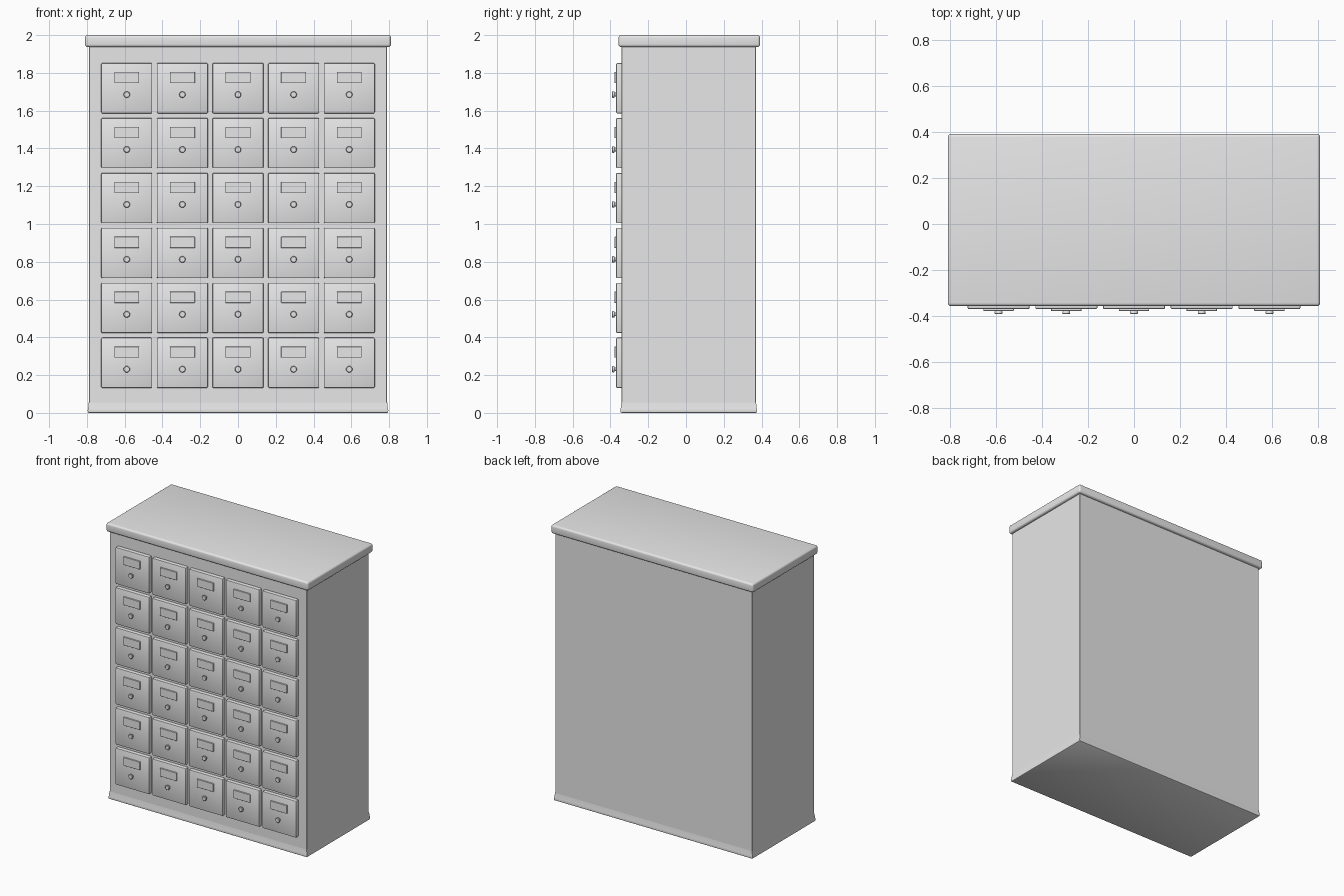
import bpy
import bmesh
import math
from mathutils import Matrix, Vector

cube = bpy.data.objects.get("Cube")
if cube:
    bpy.data.objects.remove(cube, do_unlink=True)

GREY = (0.8, 0.8, 0.8, 1.0)
paint = bpy.data.materials.new("light grey")
paint.use_nodes = True
paint.diffuse_color = GREY
paint.node_tree.nodes["Principled BSDF"].inputs["Base Color"].default_value = GREY


def finish(name, bm, angle=35):
    """Turn a bmesh into a named, painted, smooth-by-angle object."""
    bmesh.ops.recalc_face_normals(bm, faces=bm.faces)
    mesh = bpy.data.meshes.new(name)
    bm.to_mesh(mesh)
    bm.free()
    mesh.materials.append(paint)
    obj = bpy.data.objects.new(name, mesh)
    bpy.context.collection.objects.link(obj)
    bpy.ops.object.select_all(action="DESELECT")
    obj.select_set(True)
    bpy.context.view_layer.objects.active = obj
    bpy.ops.object.shade_smooth_by_angle(angle=math.radians(angle))
    return obj


def box(name, low, high, bevel=0.0, segments=2):
    """Box between two corners with rounded edges."""
    low, high = Vector(low), Vector(high)
    bm = bmesh.new()
    bmesh.ops.create_cube(bm, size=1, matrix=Matrix.Translation((low + high) / 2)
                          @ Matrix.Diagonal((*(high - low), 1)))
    if bevel:
        bmesh.ops.bevel(bm, geom=bm.edges[:], offset=bevel, segments=segments,
                        profile=0.5, affect="EDGES")
    return finish(name, bm)


def stacked_rings(name, rings):
    """Skin a stack of rings, each a list of points, and cap both ends."""
    bm = bmesh.new()
    loops = [[bm.verts.new(p) for p in ring] for ring in rings]
    for a, b in zip(loops, loops[1:]):
        for i in range(len(a)):
            j = (i + 1) % len(a)
            bm.faces.new((a[i], a[j], b[j], b[i]))
    bm.faces.new(loops[0])
    bm.faces.new(loops[-1])
    return finish(name, bm)


# Cabinet carcass and rounded top board
FRONT, BACK, HALF = -0.342, 0.371, 0.79
box("carcass", (-HALF, FRONT, 0.04), (HALF, BACK, 1.945), 0.003, 1)
box("top_board", (-0.81, -0.357, 1.937), (0.81, 0.392, 2.0), 0.014, 4)

# Flared plinth moulding: outward offset and height
plinth = [(-0.001, 0.0), (0.004, 0.003), (0.006, 0.012), (0.004, 0.022), (0.0, 0.055)]
stacked_rings("plinth_moulding", [
    [(-HALF - o, FRONT - o, z), (HALF + o, FRONT - o, z),
     (HALF + o, BACK + o, z), (-HALF - o, BACK + o, z)] for o, z in plinth])

# Knob outline: radius and depth
knob = [(0.010, -0.365), (0.010, -0.377), (0.015, -0.379),
        (0.017, -0.382), (0.017, -0.389), (0.014, -0.392)]
SIDES = 20

# Grid of drawers, each with a label plate and a knob
for row in range(6):
    for col in range(5):
        x = (col - 2) * 0.2945
        z = 1.719 - row * 0.2908
        tag = f"row{row + 1}_col{col + 1}"
        box(f"drawer_{tag}", (x - 0.135, -0.37, z - 0.133),
            (x + 0.135, FRONT + 0.01, z + 0.133), 0.006, 2)
        box(f"label_plate_{tag}", (x - 0.066, -0.378, z + 0.027),
            (x + 0.066, -0.366, z + 0.086), 0.001, 1)
        stacked_rings(f"knob_{tag}", [
            [(x + r * math.cos(math.tau * k / SIDES), y,
              z - 0.034 + r * math.sin(math.tau * k / SIDES))
             for k in range(SIDES)] for r, y in knob])
